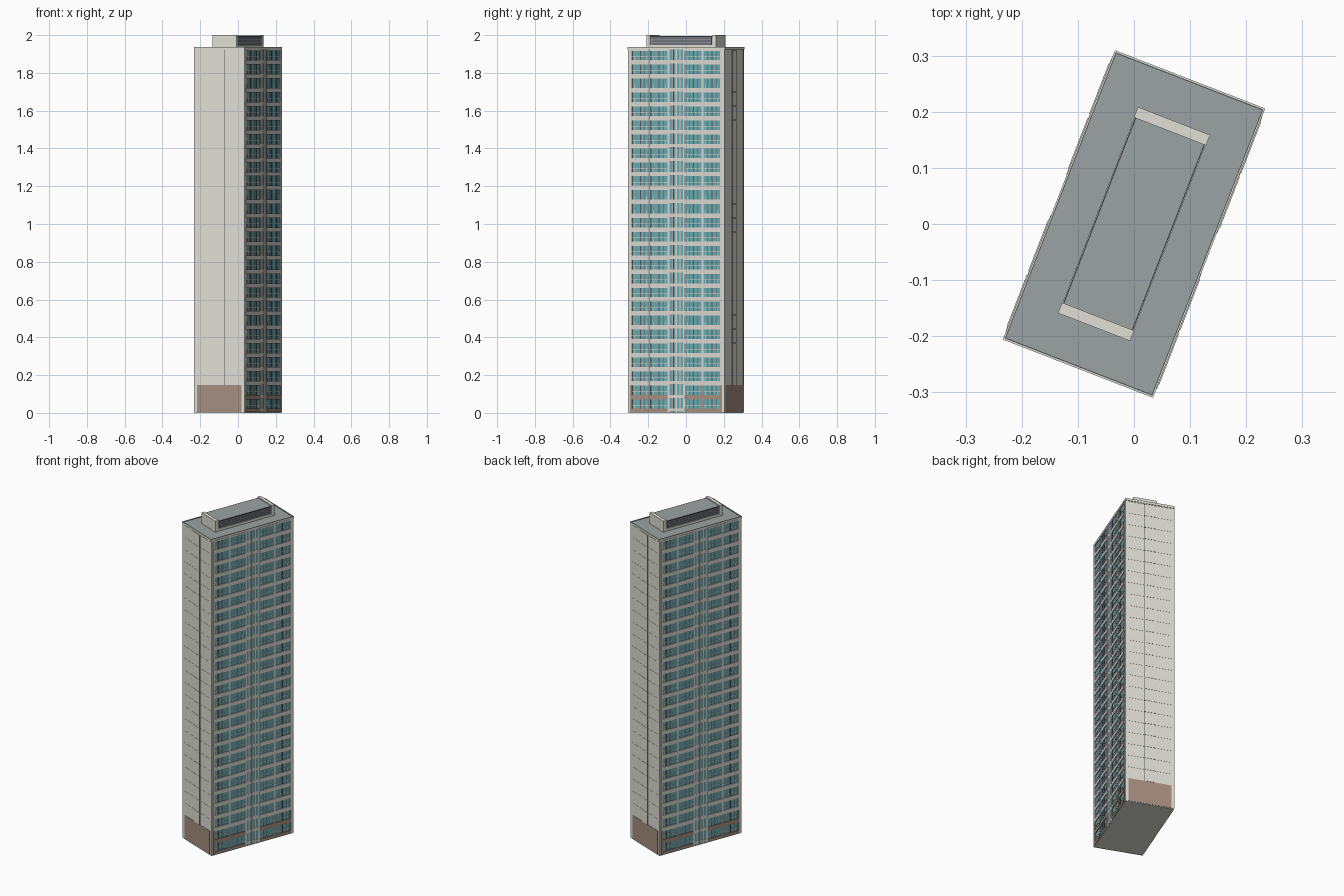
import bpy, bmesh, math
from mathutils import Matrix, Vector

if "Cube" in bpy.data.objects:
    bpy.data.objects.remove(bpy.data.objects["Cube"])

TURN = Matrix.Rotation(math.radians(-21.2), 4, 'Z')   # tower stands turned on its plot
FLOORS, STEP, SILL, WIN = 26, 0.0738, 0.022, 0.05
A, B = 0.143, 0.273          # half width, half length
TOP = 1.925                  # top of the facade
BASE = 0.148                 # top of the brown base
PANE = 0.1415                # plane of the glass
BACK = 0.138                 # where facade parts start


def material(name, srgb):
    m = bpy.data.materials.new(name)
    lin = [((c / 255 + 0.055) / 1.055) ** 2.4 for c in srgb]
    m.diffuse_color = (*lin, 1)
    m.use_nodes = True
    m.node_tree.nodes["Principled BSDF"].inputs["Base Color"].default_value = m.diffuse_color
    return m


CONCRETE = material("pale concrete", (224, 224, 215))
ROOF = material("roof grey", (156, 162, 162))
BROWN = material("brown stone", (166, 142, 128))
GLASS = material("teal glass", (106, 168, 174))
DARK = material("dark metal", (84, 87, 89))
LOUVRE = material("louvre grey", (138, 139, 148))
FRAME = material("light frame", (218, 214, 208))


def boxes(name, mat, items):
    """One object from boxes given as (x0, x1, y0, y1, z0, z1)."""
    bm = bmesh.new()
    for x0, x1, y0, y1, z0, z1 in items:
        size = Matrix.Diagonal((x1 - x0, y1 - y0, z1 - z0, 1))
        mid = Matrix.Translation(((x0 + x1) / 2, (y0 + y1) / 2, (z0 + z1) / 2))
        bmesh.ops.create_cube(bm, size=1, matrix=TURN @ mid @ size)
    me = bpy.data.meshes.new(name)
    bm.to_mesh(me)
    bm.free()
    me.materials.append(mat)
    ob = bpy.data.objects.new(name, me)
    bpy.context.collection.objects.link(ob)
    return ob


def sides(items):
    """Repeat boxes on the opposite long side."""
    return items + [(-x1, -x0, y0, y1, z0, z1) for x0, x1, y0, y1, z0, z1 in items]


def ends(items):
    """Repeat boxes on the opposite short side."""
    return items + [(x0, x1, -y1, -y0, z0, z1) for x0, x1, y0, y1, z0, z1 in items]


# Glazed core and bottom plate
boxes("glass_core", GLASS, [(-PANE, PANE, -0.2605, 0.2605, 0.004, TOP)])
boxes("ground_plate", CONCRETE, [(-0.1425, 0.1425, -0.272, 0.272, 0, 0.004)])

# Window bays along each long side
BAYS = [(-0.250, -0.155), (-0.145, -0.050), (0.050, 0.145), (0.155, 0.250)]
spandrels, base_spandrels, mullions, rails, center_bands = [], [], [], [], []
for i in range(FLOORS + 1):
    z0 = 0.004 if i == 0 else SILL + STEP * (i - 1) + WIN
    z1 = TOP if i == FLOORS else SILL + STEP * i
    for v0, v1 in BAYS:
        part = base_spandrels if i < 2 else spandrels
        part.append((BACK, 0.1455, v0 - 0.001, v1 + 0.001, z0, z1))
    center_bands.append((BACK, 0.1422, -0.038, 0.038, z0 + 0.006, z1))
    if i == FLOORS:
        break
    for v0, v1 in BAYS:
        w = v1 - v0
        # middle post and slim window bars
        for f, half in ((0.25, 0.0008), (0.5, 0.0022), (0.75, 0.0008)):
            c = v0 + f * w
            mullions.append((BACK, 0.1424, c - half, c + half, z1, z1 + WIN))
        # thin sill rail with short uprights
        rails.append((BACK, 0.1428, v0, v1, z1 + 0.018, z1 + 0.0202))
        for f in (0.14, 0.86):
            c = v0 + f * w
            rails.append((BACK, 0.1424, c - 0.0012, c + 0.0012, z1, z1 + 0.019))
boxes("spandrels", FRAME, sides(spandrels))
boxes("base_spandrels", BROWN, sides(base_spandrels))
boxes("center_bands", FRAME, sides(center_bands))
boxes("window_mullions", DARK, sides(mullions))
boxes("window_rails", FRAME, sides(rails))

# Vertical piers between bays and slim fins in the middle strip
PIERS = [(-0.155, -0.145), (0.145, 0.155), (-0.261, -0.250), (0.250, 0.261)]
boxes("piers", FRAME, sides([(BACK, 0.1442, a, b, BASE, TOP) for a, b in PIERS]))
boxes("base_piers", BROWN, sides([(BACK, 0.1442, a, b, 0.004, BASE) for a, b in PIERS]))
inner = [(-0.049, -0.038), (0.038, 0.049)]
boxes("middle_piers", FRAME, sides([(BACK, 0.1442, a, b, 0.004, TOP) for a, b in inner]))
boxes("middle_fins", FRAME, sides([(BACK, 0.143, c - 0.0035, c + 0.0035, 0.004, TOP)
                                   for c in (-0.021, 0, 0.021)]))
boxes("pier_joints", DARK, sides([(BACK, 0.1444, c - 0.0007, c + 0.0007, BASE, TOP)
                                  for c in (-0.0485, -0.15, 0.0485, 0.15)]))

# End walls: backing, floor panels with fine joints, corner posts, brown base
boxes("end_walls", CONCRETE, ends([(-0.141, 0.141, 0.255, 0.2715, 0.004, TOP)]))
panels, strips = [], []
n = math.ceil((TOP - BASE) / STEP)
for i in range(n):
    z0 = BASE + i * STEP
    z1 = min(z0 + STEP - 0.001, TOP)
    panels.append((-0.126, 0.126, 0.268, 0.2724, z0, z1))
    strips.append((-0.029, 0.029, 0.268, 0.2755, z0, min(z1, TOP - 0.005)))
boxes("end_panels", CONCRETE, ends(panels))
boxes("corner_posts", CONCRETE, ends(sides([(0.127, A, 0.2605, B, 0.004, TOP)])))
boxes("base_end_walls", BROWN, ends([(-0.126, 0.126, 0.268, 0.274, 0.004, BASE)]))

# Raised central strip on each end wall with dark reveals
strip = boxes("end_center_strip", CONCRETE, ends(strips))
strip.data.materials.append(DARK)
across = TURN.to_3x3() @ Vector((1, 0, 0))
for f in strip.data.polygons:
    f.material_index = int(abs(f.normal.dot(across)) > 0.9)
boxes("strip_joint", DARK, ends([(0.029, 0.0315, 0.268, 0.2728, BASE, TOP - 0.005)]))

# Roof slab and low parapet
boxes("roof_slab", ROOF, [(-0.141, 0.141, -0.274, 0.274, TOP, 1.933)])
boxes("parapet_ends", CONCRETE, ends([(-0.1435, 0.1435, 0.2735, 0.2765, TOP - 0.002, 1.937)]))
boxes("parapet_sides", CONCRETE, sides([(0.141, 0.1435, -0.2735, 0.2735, TOP - 0.002, 1.937)]))
boxes("parapet_gutter", DARK,
      ends([(-0.141, 0.141, 0.2715, 0.2735, 1.93, 1.9345)])
      + sides([(0.1393, 0.141, -0.2715, 0.2715, 1.93, 1.9345)]))

# Rooftop plant room: end slabs, framed louvres, flat lid
boxes("plant_end_slabs", CONCRETE, ends([(-0.069, 0.069, 0.177, 0.197, 1.93, 2.0)]))
boxes("plant_body", CONCRETE, [(-0.064, 0.064, -0.178, 0.178, 1.93, 1.988)])
boxes("plant_lid", ROOF, [(-0.0645, 0.0645, -0.177, 0.177, 1.988, 1.994)])
boxes("plant_lid_edges", DARK, sides([(0.0645, 0.0665, -0.177, 0.177, 1.988, 1.994)]))
boxes("plant_curb", CONCRETE, sides([(0.063, 0.068, -0.177, 0.177, 1.93, 1.948)]))
boxes("plant_louvre_back", DARK, sides([(0.063, 0.0648, -0.172, 0.172, 1.948, 1.988)]))
boxes("plant_louvre_slats", LOUVRE, sides([(0.064, 0.0665, -0.172, 0.172, 1.9495 + 0.008 * k,
                                           1.955 + 0.008 * k) for k in range(5)]))
